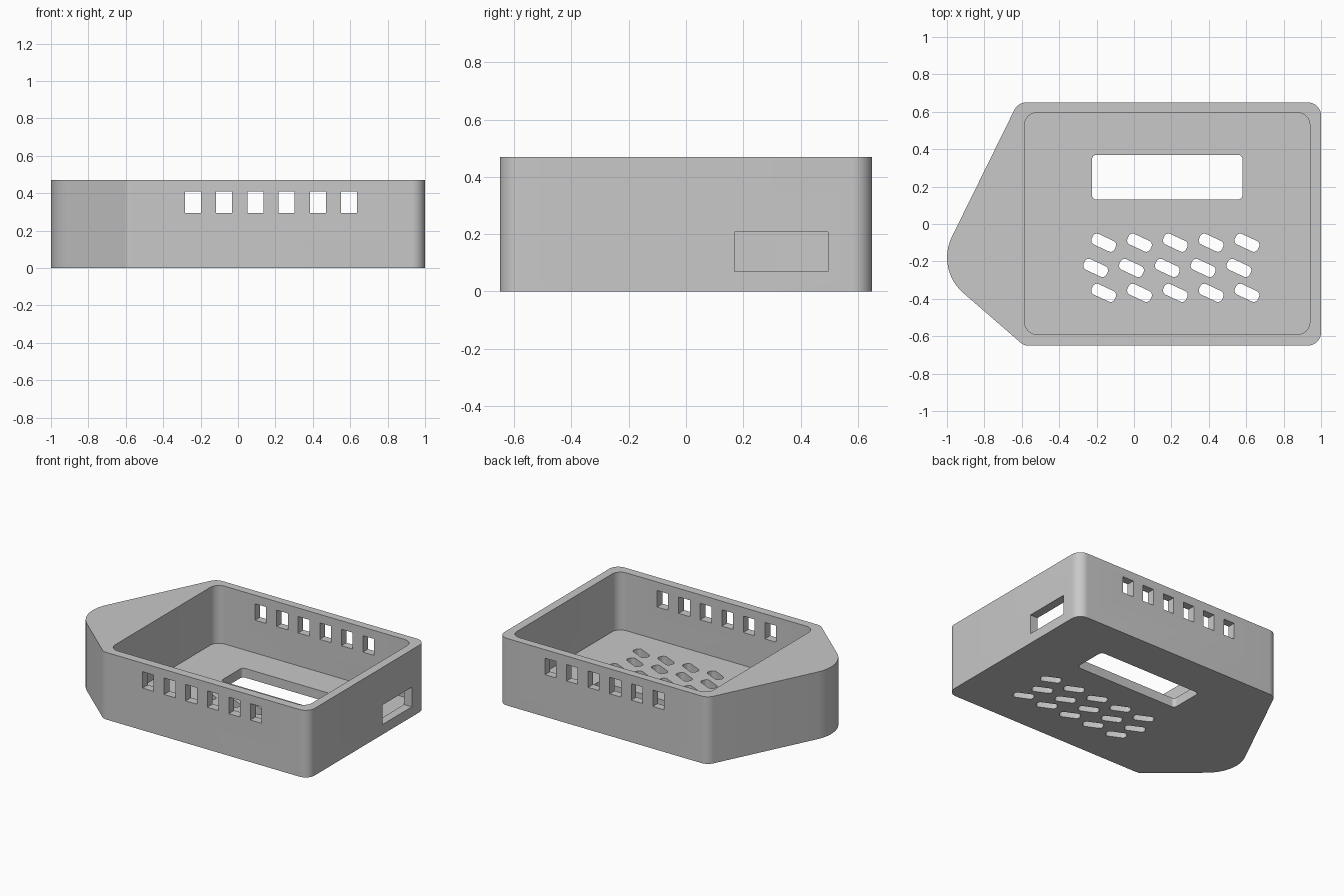
import bpy, bmesh, math
from mathutils import Vector, Matrix

if "Cube" in bpy.data.objects:
    bpy.data.objects.remove(bpy.data.objects["Cube"], do_unlink=True)

HEIGHT, FLOOR = 0.47, 0.065

grey = bpy.data.materials.new("plain grey")
grey.use_nodes = True
grey.diffuse_color = (0.58, 0.58, 0.58, 1)
grey.node_tree.nodes["Principled BSDF"].inputs["Base Color"].default_value = grey.diffuse_color


def rounded(corners, steps=8):
    """Round a counter-clockwise outline given as (x, y, radius) corners."""
    points = []
    for i, (x, y, r) in enumerate(corners):
        p = Vector((x, y))
        a = (Vector(corners[i - 1][:2]) - p).normalized()
        b = (Vector(corners[(i + 1) % len(corners)][:2]) - p).normalized()
        half = a.angle(b) / 2
        centre = p + (a + b).normalized() * r / math.sin(half)
        start = p + a * r / math.tan(half) - centre
        sweep = math.pi - 2 * half
        for s in range(steps + 1):
            turn = Matrix.Rotation(sweep * s / steps, 2)
            points.append(centre + turn @ start)
    return points


def rectangle(x0, x1, y0, y1, r):
    return rounded([(x0, y0, r), (x1, y0, r), (x1, y1, r), (x0, y1, r)])


def prism(name, outline, z0, z1):
    bm = bmesh.new()
    base = bm.faces.new([bm.verts.new((p.x, p.y, z0)) for p in outline])
    top = bmesh.ops.extrude_face_region(bm, geom=[base])["geom"]
    bmesh.ops.translate(bm, vec=(0, 0, z1 - z0),
                        verts=[v for v in top if isinstance(v, bmesh.types.BMVert)])
    bmesh.ops.recalc_face_normals(bm, faces=bm.faces)
    mesh = bpy.data.meshes.new(name)
    bm.to_mesh(mesh)
    bm.free()
    mesh.materials.append(grey)
    obj = bpy.data.objects.new(name, mesh)
    bpy.context.collection.objects.link(obj)
    return obj


def box(name, x0, x1, y0, y1, z0, z1):
    return prism(name, [Vector(p) for p in ((x0, y0), (x1, y0), (x1, y1), (x0, y1))], z0, z1)


# Outer shell with a rounded nose on its right side
case = prism("case", rounded([
    (-0.588, -0.65, 0.06), (1, -0.65, 0.07), (1, 0.65, 0.07),
    (-0.62, 0.65, 0.07), (-1.059, -0.242, 0.25)], 12), 0, HEIGHT)

# Open cavity, display window and side port
cutters = [
    prism("cavity_cutter", rectangle(-0.585, 0.94, -0.59, 0.595, 0.065), FLOOR, 1),
    prism("window_cutter", rectangle(-0.225, 0.58, 0.13, 0.37, 0.025), -0.5, 0.2),
    box("port_cutter", 0.85, 1.2, 0.17, 0.495, 0.07, 0.207),
]

# Row of vents through both long walls
for i in range(6):
    x = -0.241 + 0.167 * i
    cutters.append(box("vent_cutter", x - 0.043, x + 0.043, -1, 1, 0.295, 0.41))

# Three staggered rows of slanted slots in the floor
for y, first in ((-0.1, -0.162), (-0.235, -0.205), (-0.368, -0.162)):
    for i in range(5):
        slot = prism("slot_cutter", rectangle(-0.0675, 0.0675, -0.031, 0.031, 0.024), -0.5, 0.2)
        slot.location = (first + 0.1915 * i, y, 0)
        slot.rotation_euler.z = math.radians(-25)
        cutters.append(slot)

bpy.ops.object.select_all(action="DESELECT")
case.select_set(True)
bpy.context.view_layer.objects.active = case
for cutter in cutters:
    cutter.hide_render = True
    cut = case.modifiers.new("cut", "BOOLEAN")
    cut.operation, cut.solver, cut.object = "DIFFERENCE", "EXACT", cutter
    bpy.ops.object.modifier_apply(modifier=cut.name)
    bpy.data.objects.remove(cutter, do_unlink=True)

bpy.ops.object.shade_smooth_by_angle(angle=math.radians(30))
